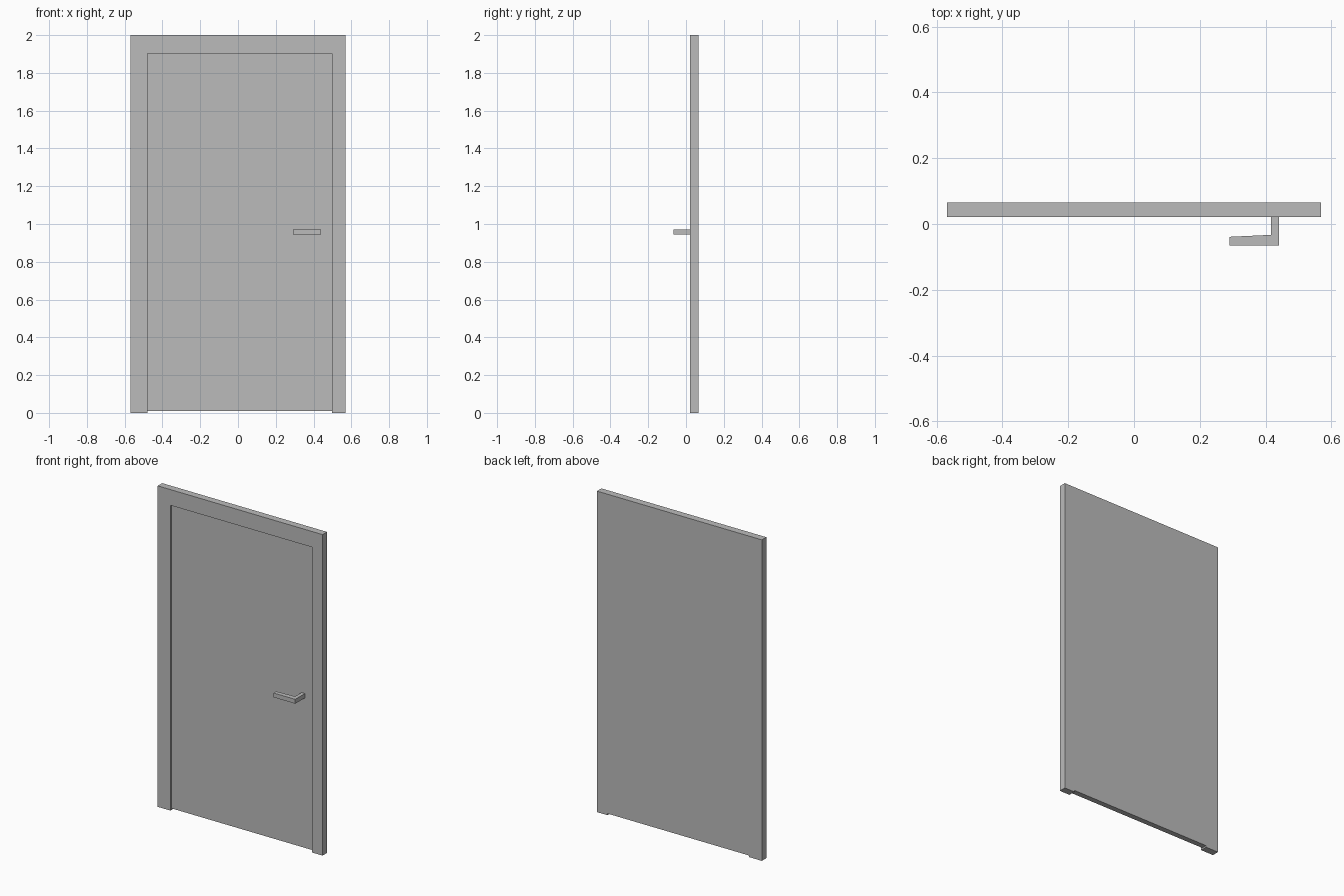
import bpy
import bmesh

cube = bpy.data.objects.get("Cube")
if cube:
    bpy.data.objects.remove(cube, do_unlink=True)

# Plain grey for every part
grey = bpy.data.materials.new("plain grey")
grey.use_nodes = True
colour = (0.5, 0.5, 0.5, 1)
grey.diffuse_color = colour
grey.node_tree.nodes["Principled BSDF"].inputs["Base Color"].default_value = colour


def prism(name, outline, axis, start, end):
    """Extrude a 2D outline along y (outline in x, z) or z (outline in x, y)."""
    bm = bmesh.new()

    def place(a, b):
        return (a, start, b) if axis == "y" else (a, b, start)

    face = bm.faces.new([bm.verts.new(place(a, b)) for a, b in outline])
    moved = bmesh.ops.extrude_face_region(bm, geom=[face])["geom"]
    depth = end - start
    offset = (0, depth, 0) if axis == "y" else (0, 0, depth)
    bmesh.ops.translate(bm, vec=offset,
                        verts=[v for v in moved if isinstance(v, bmesh.types.BMVert)])
    bmesh.ops.recalc_face_normals(bm, faces=bm.faces)
    mesh = bpy.data.meshes.new(name)
    bm.to_mesh(mesh)
    bm.free()
    mesh.materials.append(grey)
    obj = bpy.data.objects.new(name, mesh)
    bpy.context.collection.objects.link(obj)
    return obj


half, height = 0.568, 2.0
left, right, top = -0.48, 0.497, 1.902
front, back = 0.021, 0.065

# Frame: two jambs and a lintel in one outline
prism("door_frame",
      [(-half, 0), (left, 0), (left, top), (right, top),
       (right, 0), (half, 0), (half, height), (-half, height)],
      "y", front, back)

# Door leaf: set back at the front, flush at the back, raised off the floor
door_front = front + 0.01
prism("door_leaf",
      [(left, 0.01), (right, 0.01), (right, top), (left, top)],
      "y", door_front, back)

# Handle: stem and slightly tapered lever
prism("door_handle",
      [(0.44, door_front), (0.417, door_front), (0.417, -0.033),
       (0.29, -0.039), (0.29, -0.065), (0.44, -0.065)],
      "z", 0.945, 0.972)
